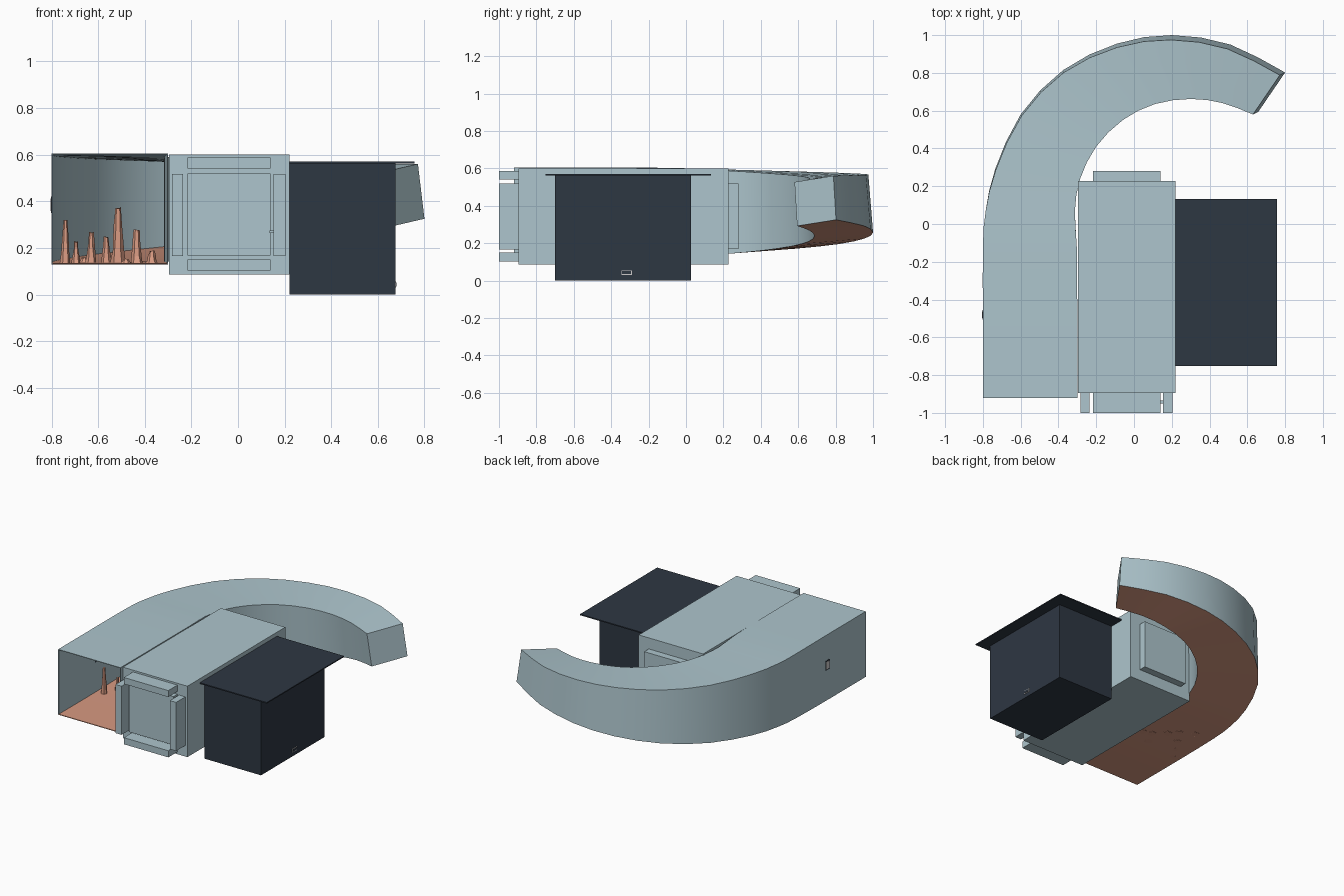
import bpy, bmesh, math, random
from mathutils import Vector

if "Cube" in bpy.data.objects:
    bpy.data.objects.remove(bpy.data.objects["Cube"])
random.seed(4)

def material(name, rgb):
    m = bpy.data.materials.new(name)
    m.diffuse_color = (*rgb, 1)
    m.use_nodes = True
    m.node_tree.nodes["Principled BSDF"].inputs["Base Color"].default_value = m.diffuse_color
    return m

BLUE = material("pale blue grey", (0.42, 0.56, 0.61))
CLAY = material("clay", (0.68, 0.32, 0.22))
DARK = material("dark slate", (0.027, 0.038, 0.055))
PALE = material("pale plate", (0.62, 0.60, 0.60))

def finish(name, bm, *mats):
    bmesh.ops.recalc_face_normals(bm, faces=bm.faces[:])
    me = bpy.data.meshes.new(name)
    bm.to_mesh(me)
    bm.free()
    for m in mats:
        me.materials.append(m)
    ob = bpy.data.objects.new(name, me)
    bpy.context.collection.objects.link(ob)
    return ob

def box(name, x, y, z, mat):
    """Box from (min, max) ranges."""
    bm = bmesh.new()
    bmesh.ops.create_cube(bm, size=1)
    for v in bm.verts:
        v.co = [r[0] + (r[1] - r[0]) * (c + 0.5) for r, c in zip((x, y, z), v.co)]
    return finish(name, bm, mat)

def smooth_path(pts):
    """Insert a Catmull-Rom midpoint between each pair of points."""
    out = []
    for i in range(len(pts) - 1):
        a, b = pts[i], pts[i + 1]
        p = pts[i - 1] if i else a * 2 - b
        q = pts[i + 2] if i + 2 < len(pts) else b * 2 - a
        out += [a, (a + b) * 0.5625 - (p + q) * 0.0625]
    return out + [pts[-1]]

# Curved tapering tunnel: outer floor edge, inner roof edge, lean, heights
outer = [(-.8, -.92), (-.8, -.5), (-.8, -.12), (-.785, .07), (-.735, .29), (-.6, .58),
         (-.375, .815), (-.09, .955), (.2, 1.0), (.51, .95), (.8, .802)]
inner = [(-.3, -.92), (-.3, -.5), (-.303, -.12), (-.313, .07), (-.285, .24), (-.2, .41),
         (-.06, .55), (.11, .635), (.3, .662), (.47, .64), (.63, .58)]
lean = [(0, 0)] * 4 + [(-.004, .002), (-.005, .007), (-.003, .013), (0, .02), (.005, .025),
                       (.015, .023), (.028, .014)]
z_low = [.13, .13, .135, .14, .15, .17, .195, .225, .258, .293, .325]
z_top = [.605, .605, .603, .598, .592, .584, .577, .571, .567, .563, .56]
corners = [[], [], [], []]
for i, (o, n, l) in enumerate(zip(outer, inner, lean)):
    k = 0.033 * (i / 10) ** 2
    corners[0].append(Vector((o[0], o[1], z_low[i])))
    corners[1].append(Vector((o[0] - l[0], o[1] - l[1], z_top[i])))
    corners[2].append(Vector((n[0], n[1], z_top[i] - k)))
    corners[3].append(Vector((n[0] + l[0], n[1] + l[1], z_low[i] - k)))
rails = [smooth_path(c) for c in corners]

bm = bmesh.new()
rings = [[bm.verts.new(p) for p in ring] for ring in zip(*rails)]
for a, b in zip(rings, rings[1:]):
    for j in range(4):
        k = (j + 1) % 4
        f = bm.faces.new((a[j], a[k], b[k], b[j]))
        f.material_index = 1 if j == 3 else 0
bm.faces.new(rings[-1])
tunnel = finish("tunnel", bm, BLUE, CLAY)
shell = tunnel.modifiers.new("shell", "SOLIDIFY")
shell.thickness = 0.007
shell.offset = -1
bpy.context.view_layer.update()
dg = bpy.context.evaluated_depsgraph_get()
mesh = bpy.data.meshes.new_from_object(tunnel.evaluated_get(dg))
tunnel.modifiers.clear()
tunnel.data = mesh
mesh.shade_smooth()
mesh.set_sharp_from_angle(angle=math.radians(35))

# Stalagmites on the tunnel floor: x, y, tip height, base radius
spikes = [(-.74, -.48, .325, .024), (-.695, -.39, .23, .022), (-.63, -.3, .27, .026),
          (-.565, -.2, .25, .026), (-.515, -.26, .375, .034), (-.435, -.33, .28, .032),
          (-.37, -.35, .19, .03), (-.66, -.15, .16, .03), (-.48, -.42, .155, .03)]
for n, (x, y, tip, r) in enumerate(spikes):
    bm = bmesh.new()
    levels = []
    for t, w in ((0, 1), (.25, .8), (.65, .55), (1, .4)):
        z = .13 + (tip - .13) * t
        levels.append([bm.verts.new((
            x + r * w * random.uniform(.8, 1.1) * math.cos(a * math.pi / 3),
            y + r * w * random.uniform(.8, 1.1) * math.sin(a * math.pi / 3),
            z + (random.uniform(-.008, 0) if t else 0))) for a in range(6)])
    for a, b in zip(levels, levels[1:]):
        for j in range(6):
            k = (j + 1) % 6
            bm.faces.new((a[j], a[k], b[k], b[j]))
    bm.faces.new(levels[0])
    bm.faces.new(levels[-1])
    finish(f"stalagmite_{n + 1}", bm, CLAY)

# Small opening plate on the tunnel's left wall
box("wall_opening_frame", (-.802, -.795), (-.505, -.455), (.35, .42), DARK)
box("wall_opening_pane", (-.804, -.796), (-.497, -.463), (.358, .412), PALE)

# Middle cabin with raised door panels front and back
box("cabin", (-.297, .22), (-.895, .228), (.085, .6), BLUE)
box("front_panel", (-.217, .14), (-.94, -.89), (.168, .52), BLUE)
box("back_panel", (-.217, .14), (.225, .28), (.168, .52), BLUE)

# Four bars projecting around the front panel
for name, z in (("top_bar", (.54, .587)), ("bottom_bar", (.102, .15))):
    box(name, (-.217, .14), (-1, -.89), z, BLUE)
for name, x in (("left_bar", (-.284, -.236)), ("right_bar", (.153, .203))):
    box(name, x, (-1, -.89), (.165, .518), BLUE)
box("door_latch", (.136, .153), (-.95, -.935), (.264, .274), BLUE)

# Dark side booth with an overhanging roof and a small plate
box("booth", (.22, .675), (-.7, .027), (0, .566), DARK)
box("booth_roof", (.22, .758), (-.752, .133), (.563, .571), DARK)
box("booth_plate_rim", (.67, .678), (-.345, -.29), (.03, .055), PALE)
box("booth_plate", (.672, .68), (-.341, -.294), (.034, .051), DARK)
